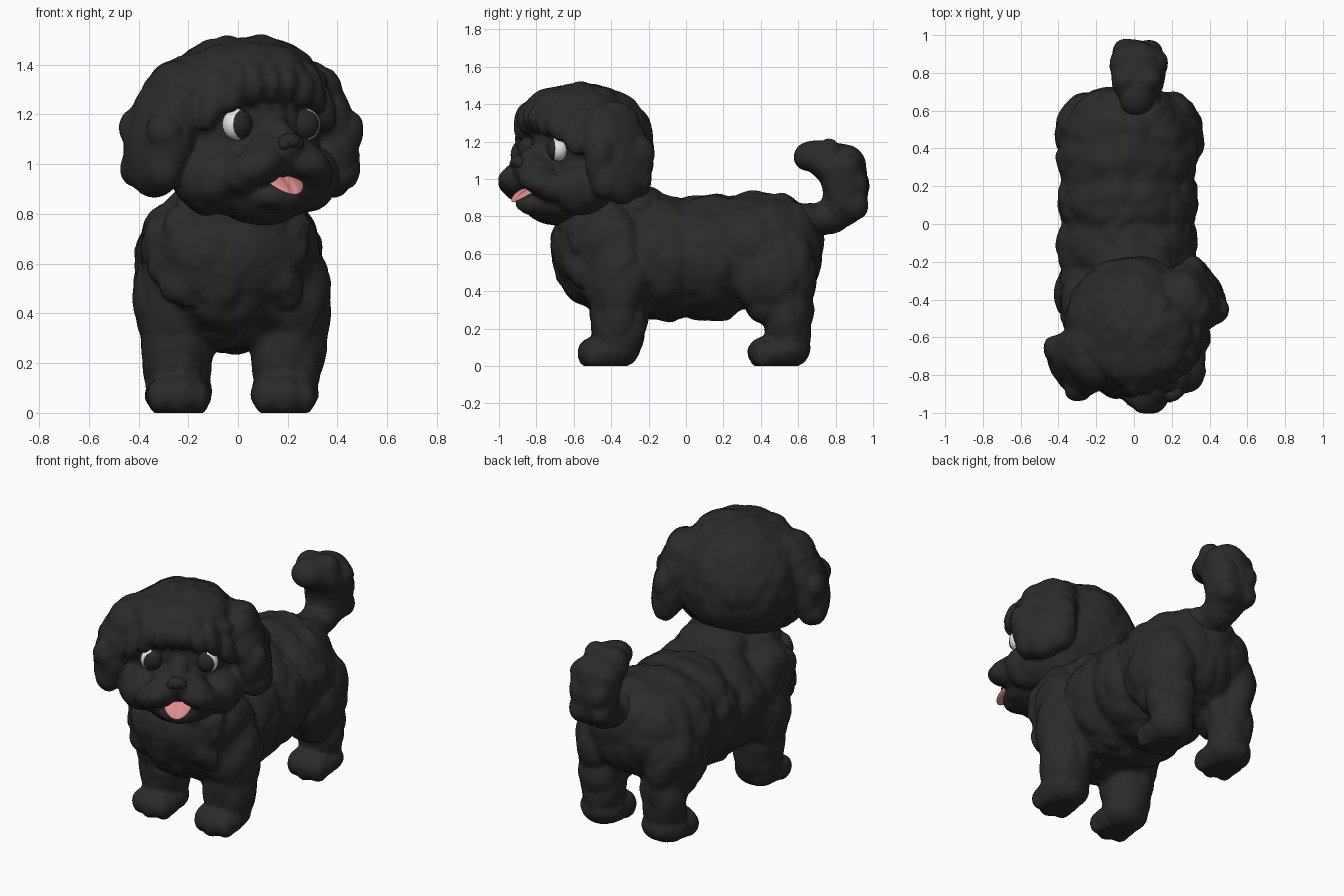
import bpy, bmesh, math, random
from mathutils import Vector, Matrix, Euler, noise

cube = bpy.data.objects.get("Cube")
if cube:
    bpy.data.objects.remove(cube, do_unlink=True)
random.seed(4)


def material(name, colour):
    m = bpy.data.materials.new(name)
    m.use_nodes = True
    m.diffuse_color = (*colour, 1)
    bsdf = m.node_tree.nodes["Principled BSDF"]
    bsdf.inputs["Base Color"].default_value = (*colour, 1)
    bsdf.inputs["Roughness"].default_value = 0.8
    return m


FUR = material("black fur", (0.024, 0.024, 0.0245))
DARK = material("eye and nose black", (0.021, 0.021, 0.0215))
WHITE = material("eye white", (0.82, 0.82, 0.82))
PINK = material("tongue pink", (0.72, 0.26, 0.27))

# The head is turned towards the model's left
HEAD = Matrix.Translation((0.01, -0.55, 0)) @ Matrix.Rotation(math.radians(30), 4, "Z")


def add_ball(bm, centre, radii, tilt=(0, 0, 0), detail=3):
    rot = Euler([math.radians(a) for a in tilt]).to_matrix().to_4x4()
    mat = Matrix.Translation(centre) @ rot @ Matrix.Diagonal((*radii, 1))
    bmesh.ops.create_icosphere(bm, subdivisions=detail, radius=1, matrix=mat)


def finish(name, bm, mats, place=None):
    mesh = bpy.data.meshes.new(name)
    if place:
        bm.transform(place)
    for f in bm.faces:
        f.smooth = True
    bm.to_mesh(mesh)
    bm.free()
    for m in mats:
        mesh.materials.append(m)
    ob = bpy.data.objects.new(name, mesh)
    bpy.context.collection.objects.link(ob)
    return ob


def fur_shape(name, balls, voxel, scale, depth, place=None, soften=4):
    """Fuse overlapping balls into one skin and raise rounded fur clumps on it."""
    bm = bmesh.new()
    for ball in balls:
        add_ball(bm, *ball)
    ob = finish(name, bm, [FUR], place)
    mod = ob.modifiers.new("fuse", "REMESH")
    mod.mode, mod.voxel_size = "VOXEL", voxel
    mod = ob.modifiers.new("soften", "SMOOTH")
    mod.factor, mod.iterations = 0.5, soften
    graph = bpy.context.evaluated_depsgraph_get()
    mesh = bpy.data.meshes.new_from_object(ob.evaluated_get(graph))
    ob.modifiers.clear()
    old, ob.data = ob.data, mesh
    bpy.data.meshes.remove(old)
    normals = [v.normal.copy() for v in mesh.vertices]
    for v, n in zip(mesh.vertices, normals):
        p = Vector((v.co.x, v.co.y, v.co.z * 0.75)) * scale
        p += noise.noise_vector(p * 0.6) * 0.5
        near = noise.voronoi(p)[0][0]
        # the paws stay smoother than the coat
        rough = min(1, 0.25 + v.co.z * 3)
        v.co += n * depth * rough * (0.7 - near * 1.3)
        v.co.z = max(v.co.z, 0)
    for f in mesh.polygons:
        f.use_smooth = True
    return ob


def both(x, y, z, radii, tilt=(0, 0, 0)):
    return [((s * x, y, z), radii, (tilt[0], s * tilt[1], s * tilt[2])) for s in (-1, 1)]


# Torso: overlapping sections from chest to rump
MID = -0.035
torso = [
    ((MID, -0.45, 0.63), (0.34, 0.285, 0.26)),
    ((MID, -0.36, 0.58), (0.375, 0.29, 0.33)),
    ((MID, -0.12, 0.575), (0.375, 0.32, 0.335)),
    ((MID, 0.12, 0.58), (0.375, 0.32, 0.34)),
    ((MID, 0.34, 0.615), (0.375, 0.30, 0.315)),
    ((MID, 0.46, 0.625), (0.35, 0.285, 0.30)),
    ((0, -0.46, 0.80), (0.29, 0.25, 0.17)),
    ((0, -0.30, 0.85), (0.22, 0.20, 0.12)),
    ((MID, -0.54, 0.48), (0.18, 0.13, 0.15)),
]
for side in (-1, 1):
    x = -0.025 + side * 0.212
    torso += [
        # shoulder
        ((MID + side * 0.235, -0.42, 0.68), (0.125, 0.20, 0.16)),
        # front leg
        ((x + side * 0.025, -0.36, 0.46), (0.165, 0.18, 0.25)),
        ((x + side * 0.01, -0.36, 0.26), (0.15, 0.15, 0.26)),
        ((x, -0.37, 0.085), (0.135, 0.12, 0.095)),
        ((x, -0.44, 0.072), (0.137, 0.14, 0.088)),
        # rear leg
        ((x + side * 0.015, 0.47, 0.50), (0.165, 0.23, 0.26)),
        ((x, 0.455, 0.36), (0.14, 0.16, 0.14)),
        ((x, 0.545, 0.28), (0.14, 0.13, 0.28)),
        ((x, 0.54, 0.085), (0.135, 0.125, 0.095)),
        ((x, 0.47, 0.072), (0.137, 0.14, 0.088)),
    ]
    # toes
    for y in (-0.51, 0.40):
        for dx in (-0.075, 0, 0.075):
            torso.append(((x + dx, y + abs(dx) * 0.3, 0.065), (0.052, 0.07, 0.075)))
# chest curls
for i in range(20):
    a, z = random.uniform(-1.2, 1.2), random.uniform(0.48, 0.78)
    torso.append(((MID + 0.30 * math.sin(a), -0.45 - 0.235 * math.cos(a) * (1 - abs(z - 0.65)), z),
                  (0.075, 0.045, 0.085)))
fur_shape("body_and_legs", torso, 0.016, 7, 0.027)

# Tail: a plume curling up and forwards
path = [(0.60, 0.77, 0.11), (0.71, 0.785, 0.09), (0.80, 0.82, 0.095), (0.855, 0.88, 0.122),
        (0.855, 0.97, 0.13), (0.83, 1.05, 0.135), (0.76, 1.095, 0.115), (0.69, 1.12, 0.09),
        (0.64, 1.115, 0.075)]
tail = []
for (y, z, r), (y2, z2, r2) in zip(path, path[1:]):
    for t in (0, 0.5):
        q = r + (r2 - r) * t
        tail.append(((0.02, y + (y2 - y) * t, z + (z2 - z) * t), (q * 1.17, q, q)))
# plume curls along the outer side
for y, z in ((0.90, 0.87), (0.91, 0.97), (0.87, 1.07), (0.77, 1.13)):
    for dx in (-0.055, 0.055):
        tail.append(((0.02 + dx, y, z), (0.08, 0.075, 0.085)))
fur_shape("tail", tail, 0.013, 7, 0.02)

# Head: skull, cheeks, chin, muzzle, ears and forelock
head = [
    ((0, 0.05, 1.16), (0.36, 0.335, 0.35)),
    ((0, 0.0, 0.98), (0.30, 0.28, 0.21)),
    ((0, -0.16, 0.88), (0.23, 0.20, 0.12)),
    ((0, -0.27, 0.87), (0.13, 0.12, 0.07)),
    ((0, -0.28, 1.04), (0.16, 0.14, 0.10)),
    ((0, -0.27, 1.12), (0.07, 0.11, 0.07)),
    ((0, -0.36, 1.065), (0.06, 0.07, 0.055)),
    ((0, -0.05, 1.38), (0.28, 0.26, 0.13)),
]
head += both(0.20, -0.12, 0.95, (0.15, 0.18, 0.15))
head += both(0.10, -0.33, 1.0, (0.13, 0.11, 0.08), (0, 22, 0))
head += both(0.175, -0.27, 0.95, (0.075, 0.105, 0.08))
head += both(0.29, -0.01, 1.28, (0.14, 0.18, 0.14), (0, 30, 0))
head += both(0.35, -0.01, 1.19, (0.12, 0.19, 0.18), (0, -20, 0))
head += both(0.39, -0.005, 1.07, (0.115, 0.19, 0.205), (0, -12, 0))
# ear curls
for dy, z in ((-0.12, 1.13), (-0.10, 0.98), (0.03, 1.06), (0.11, 1.14), (0.10, 0.99)):
    head += both(0.415, dy, z, (0.075, 0.075, 0.09))
# forelock over the brow
for x, y, z, h, lean in ((0.035, -0.28, 1.33, 0.08, 4), (0.105, -0.27, 1.32, 0.09, -6),
                         (0.18, -0.245, 1.31, 0.11, -14), (0.25, -0.18, 1.26, 0.14, -18)):
    head += both(x, y, z, (0.055, 0.075, h), (-14, lean, 0))
# crown curls
for i in range(30):
    a, tall = random.uniform(0, math.tau), random.uniform(0.35, 1.4)
    head.append(((0.29 * math.cos(a) * math.cos(tall), -0.02 + 0.28 * math.sin(a) * math.cos(tall),
                  1.24 + 0.22 * math.sin(tall)), (0.085, 0.085, 0.06)))
fur_shape("head", head, 0.014, 7, 0.02, HEAD, 3)

# Eyes: a wide dark iris that leaves a white crescent at the outer edge
for side, name in ((-1, "right_eye"), (1, "left_eye")):
    centre = Vector((side * 0.157, -0.247, 1.16))
    bm = bmesh.new()
    add_ball(bm, centre, (0.062, 0.055, 0.064), detail=5)
    gaze = Vector((-side * 0.36, -1, 0)).normalized()
    for f in bm.faces:
        out = (f.calc_center_median() - centre).normalized()
        f.material_index = 0 if out.dot(gaze) < 0.4 and out.x * side > 0 else 1
    finish(name, bm, [WHITE, DARK], HEAD)

# Nose
bm = bmesh.new()
add_ball(bm, (0, -0.40, 1.09), (0.052, 0.04, 0.036))
for s in (-1, 1):
    add_ball(bm, (s * 0.03, -0.405, 1.08), (0.026, 0.03, 0.025))
finish("nose", bm, [DARK], HEAD)

# Tongue: a flat drooping ribbon with a shallow groove
bm = bmesh.new()
add_ball(bm, (0, 0, 0), (0.085, 0.13, 0.018), detail=4)
for v in bm.verts:
    if v.co.z > 0:
        v.co.z -= 0.008 * math.exp(-(v.co.x / 0.012) ** 2)
    v.co.z -= 1.6 * max(0, -v.co.y) ** 2
tilt = Matrix.Translation((0, -0.318, 0.945)) @ Matrix.Rotation(math.radians(18), 4, "X")
finish("tongue", bm, [PINK], HEAD @ tilt)
